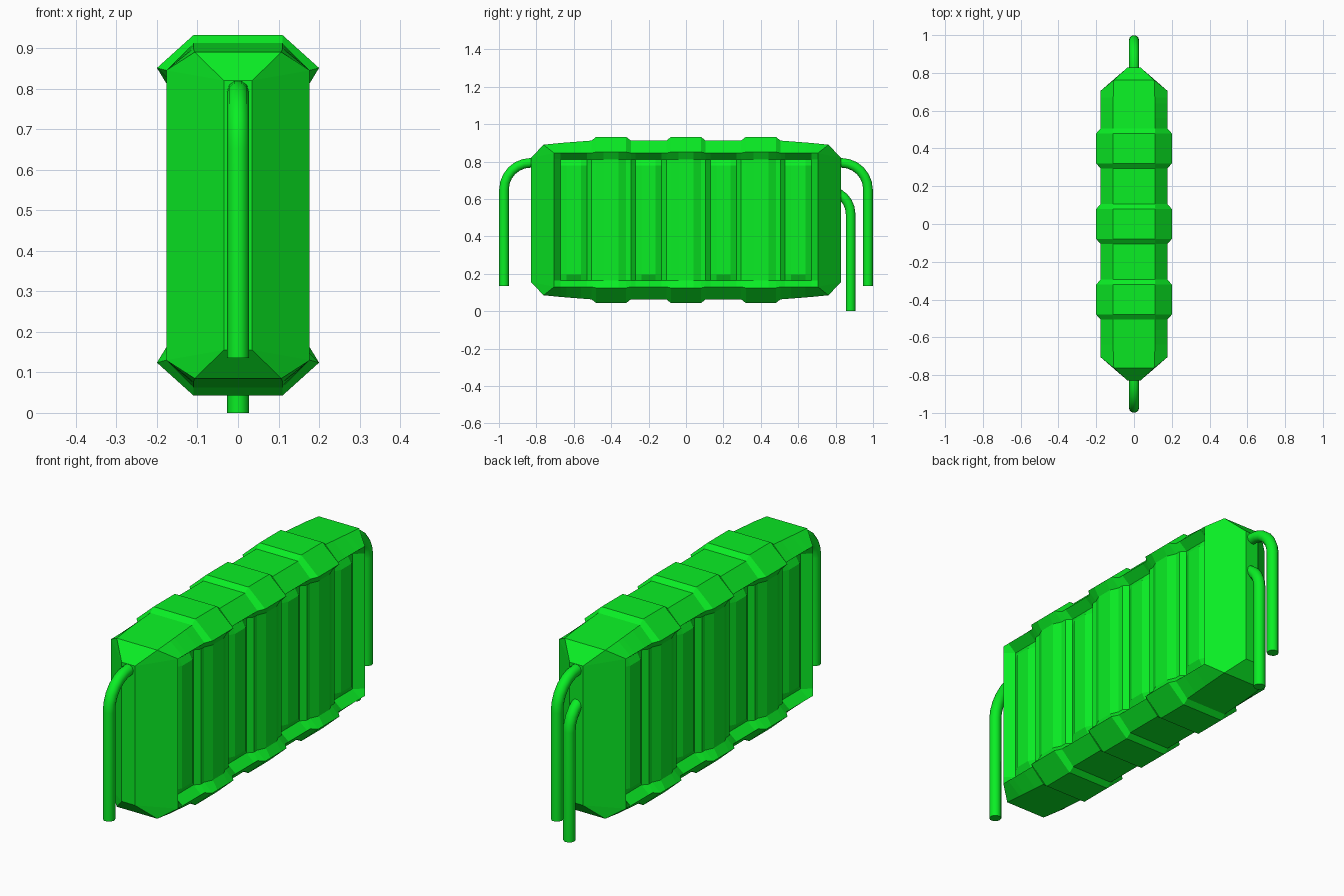
import bpy, bmesh, math

if "Cube" in bpy.data.objects:
    bpy.data.objects.remove(bpy.data.objects["Cube"])

green = bpy.data.materials.new("green")
green.diffuse_color = (0.003, 0.86, 0.018, 1)
green.use_nodes = True
green.node_tree.nodes["Principled BSDF"].inputs["Base Color"].default_value = green.diffuse_color
MID = 0.4875  # the tank is symmetric above and below this height


def section(y, top=0.4245, w=0.177, edge=0.3575, inner=0.157, panel=None):
    """Quarter outline: top edge, shoulder, side wall, raised panel."""
    panel = inner if panel is None else panel
    return [(0.11, y, top), (w, y, edge), (inner, y, 0.3225), (panel, y, 0.2925)]


def bay(c):
    """Recess between two ribs, with a chamfered raised panel in it."""
    sections = [section(c + d, inner=0.135, panel=p)
                for d, p in ((-0.07, 0.135), (-0.038, 0.152), (0.038, 0.152), (0.07, 0.135))]
    # the roof slopes down towards both ends of the tank
    for s in sections:
        x, y, z = s[0]
        s[0] = (x, y, z - max(0, abs(y) - 0.505) * 0.078)
    return sections


def rib(c):
    """Raised cap over a pillar standing on a flat strip."""
    cap = dict(top=0.4445, w=0.2, edge=0.3635)
    return [section(c - 0.105), section(c - 0.08, **cap),
            section(c - 0.04, inner=0.175, **cap), section(c + 0.04, inner=0.175, **cap),
            section(c + 0.08, **cap), section(c + 0.105)]


def end(s):
    nose = [(0.035, s * 0.828, z) for z in (0.3325, 0.3325, 0.3225, 0.2925)]
    corner = [(0.107, s * 0.762, 0.4025)]
    corner += [(0.177, s * 0.705, z) for z in (0.3575, 0.3225, 0.2925)]
    return [nose, corner]


# Tank body: outlines lofted along y
stations = end(-1)
for i in range(-3, 4):
    stations += bay(i * 0.2) if i % 2 else rib(i * 0.2)
stations += end(1)[::-1]

bm = bmesh.new()
rings = []
for q in stations:
    pts = [(x, y, MID + z) for x, y, z in q]
    pts += [(x, y, MID - z) for x, y, z in q[::-1]]
    pts += [(-x, y, MID - z) for x, y, z in q]
    pts += [(-x, y, MID + z) for x, y, z in q[::-1]]
    rings.append([bm.verts.new(p) for p in pts])
n = 16
for a, b in zip(rings, rings[1:]):
    for k in range(n):
        bm.faces.new((a[k], a[(k + 1) % n], b[(k + 1) % n], b[k]))
bm.faces.new(rings[0])
bm.faces.new(rings[-1])
bmesh.ops.remove_doubles(bm, verts=bm.verts, dist=0.0005)
bmesh.ops.dissolve_limit(bm, angle_limit=math.radians(2), verts=bm.verts, edges=bm.edges)
bmesh.ops.recalc_face_normals(bm, faces=bm.faces)
mesh = bpy.data.meshes.new("tank_body")
bm.to_mesh(mesh)
bm.free()
mesh.materials.append(green)
bpy.context.collection.objects.link(bpy.data.objects.new("tank_body", mesh))


# Bent pipes at both ends
def pipe(name, side, y, z_low, z_bend, r):
    pts = [(y, z_low)]
    for k in range(7):
        a = math.radians(15 * k)
        pts.append((y - r + r * math.cos(a), z_bend + r * math.sin(a)))
    if pts[-1][0] > 0.8:
        pts.append((0.8, z_bend + r))
    cu = bpy.data.curves.new(name, 'CURVE')
    cu.dimensions = '3D'
    cu.bevel_depth = 0.027
    cu.bevel_resolution = 3
    cu.use_fill_caps = True
    sp = cu.splines.new('POLY')
    sp.points.add(len(pts) - 1)
    for p, (py, pz) in zip(sp.points, pts):
        p.co = (0, side * py, pz, 1)
    cu.materials.append(green)
    ob = bpy.data.objects.new(name, cu)
    bpy.context.collection.objects.link(ob)
    bpy.ops.object.select_all(action='DESELECT')
    ob.select_set(True)
    bpy.context.view_layer.objects.active = ob
    bpy.ops.object.convert(target='MESH')
    bpy.ops.object.shade_smooth_by_angle(angle=math.radians(40))


pipe("front_pipe", -1, 0.973, 0.135, 0.65, 0.143)
pipe("back_pipe", 1, 0.973, 0.135, 0.65, 0.143)
pipe("back_small_pipe", 1, 0.88, 0.0, 0.52, 0.125)
